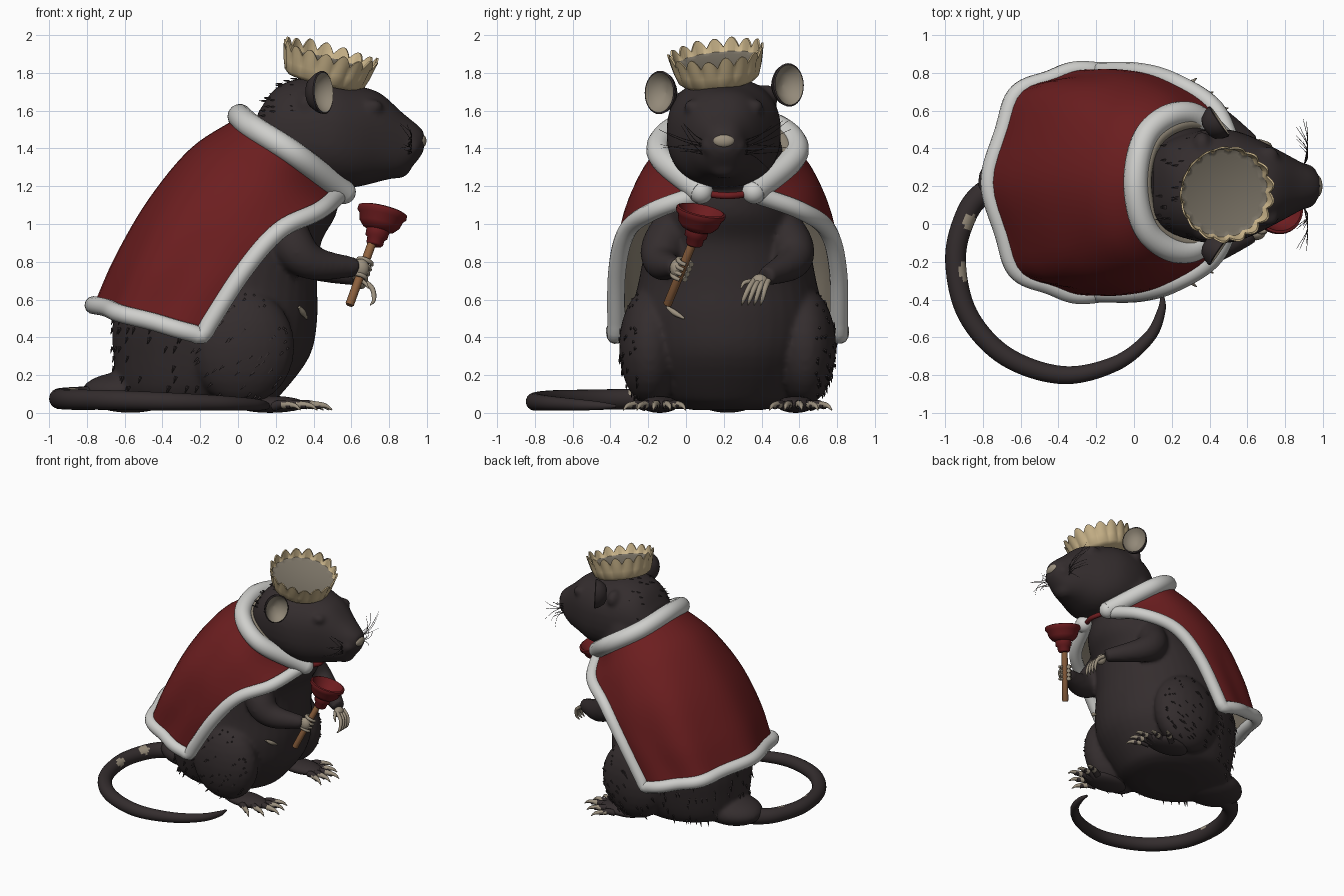
import bpy, bmesh, math, random
from mathutils import Vector, Matrix

random.seed(4)
if bpy.data.objects.get("Cube"):
    bpy.data.objects.remove(bpy.data.objects["Cube"])
MID = 0.22  # y of the body's symmetry plane


def material(name, *rgb):
    m = bpy.data.materials.new(name)
    m.use_nodes = True
    m.diffuse_color = (*rgb, 1)
    for node in m.node_tree.nodes:
        if node.type == 'BSDF_PRINCIPLED':
            node.inputs["Base Color"].default_value = (*rgb, 1)
    return m


fur = material("dark fur", 0.034, 0.026, 0.027)
cloth = material("red cloth", 0.15, 0.013, 0.014)
white = material("white trim", 0.62, 0.62, 0.6)
lining = material("warm grey lining", 0.29, 0.25, 0.19)
gold = material("pale gold", 0.58, 0.45, 0.25)
cap = material("crown cap grey", 0.2, 0.175, 0.135)
skin_tone = material("bare skin", 0.33, 0.28, 0.21)
wood = material("handle wood", 0.28, 0.125, 0.05)
rubber = material("red rubber", 0.155, 0.012, 0.014)


def spline(pts, n):
    """Smooth path through points of any dimension."""
    p = [Vector(q) for q in pts]
    p = [p[0] * 2 - p[1]] + p + [p[-1] * 2 - p[-2]]
    out = []
    for a, b, c, d in zip(p, p[1:], p[2:], p[3:]):
        for k in range(n):
            t = k / n
            out.append((b * 2 + (c - a) * t + (a * 2 - b * 5 + c * 4 - d) * t**2
                        + (b * 3 - a - c * 3 + d) * t**3) * 0.5)
    return out + [p[-2]]


def skin(bm, rings, closed=True, mats=None):
    rows = [[bm.verts.new(v) for v in r] for r in rings]
    n = len(rows[0])
    for i, (a, b) in enumerate(zip(rows, rows[1:])):
        for j in range(n if closed else n - 1):
            k = (j + 1) % n
            f = bm.faces.new((a[j], a[k], b[k], b[j]))
            f.material_index = mats[i] if mats else 0
    if closed:
        bm.faces.new(rows[0][::-1])
        bm.faces.new(rows[-1]).material_index = mats[-1] if mats else 0


def circle(n, power=1):
    """Unit circle, squared off when power is below one."""
    angles = [2 * math.pi * k / n for k in range(n)]
    return [tuple(math.copysign(abs(f(a)) ** power, f(a)) for f in (math.cos, math.sin)) for a in angles]


def tube(bm, pts, n=4, sides=8):
    """Sweep a circle along (x, y, z, radius) points."""
    path = spline(pts, n)
    pos = [Vector(p[:3]) for p in path]
    side, rings = Vector((0.31, 0.47, 0.83)), []
    for i, p in enumerate(pos):
        t = (pos[min(i + 1, len(pos) - 1)] - pos[max(i - 1, 0)]).normalized()
        side = (side - t * side.dot(t)).normalized()
        other = t.cross(side)
        rings.append([p + (side * c + other * s) * path[i][3] for c, s in circle(sides)])
    skin(bm, rings)


def ball(bm, centre, radii):
    bmesh.ops.create_uvsphere(bm, u_segments=24, v_segments=14, radius=1,
                              matrix=Matrix.LocRotScale(Vector(centre), None, Vector(radii)))


def lathe(bm, profile, origin, axis, mats=None, sides=32, stretch=1):
    q = Vector(axis).to_track_quat('Z', 'Y')
    rings = [[Vector(origin) + q @ Vector((c * r, s * r * stretch, d)) for c, s in circle(sides)]
             for d, r in profile]
    skin(bm, rings, mats=mats)


def make(name, bm, *mats, recalc=True):
    if recalc:
        bmesh.ops.recalc_face_normals(bm, faces=bm.faces)
    me = bpy.data.meshes.new(name)
    bm.to_mesh(me)
    bm.free()
    for m in mats:
        me.materials.append(m)
    for p in me.polygons:
        p.use_smooth = True
    me.set_sharp_from_angle(angle=math.radians(50))
    ob = bpy.data.objects.new(name, me)
    bpy.context.collection.objects.link(ob)
    return ob


# Furry body, head, thighs, arms and tail root, fused into one soft mass
bm = bmesh.new()
torso = spline([(.015, -.18, .2, .18), (.04, -.19, .34, .30), (.1, -.2, .43, .40), (.3, -.14, .52, .48),
                (.5, -.12, .54, .51), (.7, -.08, .50, .47), (.9, 0, .44, .43), (1.05, .1, .42, .38),
                (1.2, .2, .34, .34), (1.35, .28, .28, .30), (1.5, .33, .22, .27)], 4)
skin(bm, [[(x + c * a, MID + s * b, z) for c, s in circle(40)] for z, x, a, b in torso])
head = spline([(.1, 1.45, .13, .18), (.2, 1.47, .25, .25), (.35, 1.49, .285, .295), (.5, 1.48, .285, .30),
               (.62, 1.465, .27, .265), (.75, 1.46, .235, .20), (.87, 1.425, .165, .135),
               (.95, 1.43, .095, .09), (.985, 1.44, .05, .05)], 4)
skin(bm, [[(x, .2 + c * b, z + s * a) for c, s in circle(36, .85)] for x, z, a, b in head])
ball(bm, (.84, .2, 1.31), (.08, .09, .07))
ball(bm, (-.57, MID, .11), (.26, .2, .11))
right_arm = [(.25, -.06, 1.0, .11), (.30, -.125, .87, .115), (.41, -.125, .79, .09), (.63, -.05, .77, .05)]
left_arm = [(.25, .50, 1.0, .11), (.30, .565, .87, .115), (.41, .555, .79, .09), (.63, .42, .72, .05)]
for arm in (right_arm, left_arm):
    tube(bm, arm, 6, 16)
for s in (-1, 1):
    ball(bm, (.02, MID + s * .41, .35), (.28, .165, .31))
    ball(bm, (.91, .2 + s * .06, 1.41), (.06, .06, .055))
    ball(bm, (.71, .2 + s * .165, 1.62), (.06, .045, .04))
    ball(bm, (.36, .2 + s * .22, 1.65 + s * .02), (.05, .07, .07))
body = make("furry_body", bm, fur)
mod = body.modifiers.new("fuse", 'REMESH')
mod.mode, mod.voxel_size, mod.use_smooth_shade = 'VOXEL', 0.016, True
mod = body.modifiers.new("soften", 'SMOOTH')
mod.factor, mod.iterations = 0.5, 6

# Loose fur tufts on thighs, rump and nape
bm = bmesh.new()
for s in (-1, 1):
    for _ in range(55):
        a, h = random.uniform(0, 6.28), random.uniform(.35, 1)
        w = math.sqrt(max(0, 1 - h * h))
        p = Vector((.02 + .28 * w * math.cos(a), MID + s * (.41 + .165 * h), .35 + .31 * w * math.sin(a)))
        tube(bm, [(*p, .008), (*(p + Vector((-.025, s * .004, -.025))), .001)], 1, 4)
for _ in range(100):
    z, x, a, b = random.choice(torso[7:18])
    t = random.uniform(1.6, 4.7)
    p = Vector((x + a * math.cos(t), MID + b * math.sin(t), z))
    tube(bm, [(*p, .009), (*(p + Vector((-.012, .008 * math.sin(t), -.035))), .001)], 1, 4)
for _ in range(30):
    x, z, a, b = random.choice(head[2:9])
    t = random.uniform(.3, 2.8)
    p = Vector((x, .2 + b * math.cos(t), z + a * math.sin(t)))
    tube(bm, [(*p, .008), (*(p + Vector((-.035, 0, .004))), .001)], 1, 4)
make("fur_tufts", bm, fur)

# Tail curled round on the ground, with two bare patches near the root
bm = bmesh.new()
tube(bm, [(-.58, .25, .09, .08), (-.8, .16, .08, .062), (-.9, .02, .078, .057), (-.945, -.2, .075, .055),
          (-.88, -.48, .07, .054), (-.68, -.7, .068, .052), (-.38, -.8, .06, .048), (-.1, -.74, .052, .04),
          (.08, -.6, .044, .032), (.145, -.46, .038, .022), (.15, -.37, .035, .008)], 10, 20)
for f in bm.faces:
    c = f.calc_center_median()
    if any((c - Vector(p)).length < .042 for p in ((-.87, .01, .125), (-.9, -.25, .11))):
        f.material_index = 1
make("tail", bm, fur, skin_tone)

# Small bare streak on the belly
bm = bmesh.new()
tube(bm, [(.325, -.1, .56, .008), (.345, -.06, .53, .016), (.365, -.01, .50, .006)], 4)
make("belly_streak", bm, skin_tone)

# Feet with splayed toes and claws
for s, name in ((-1, "right"), (1, "left")):
    bm, claws = bmesh.new(), bmesh.new()
    ball(bm, (.17, MID + s * .36, .045), (.19, .10, .045))
    for k in range(5):
        a = s * (k - 1.6) * .28
        d = Vector((math.cos(a), math.sin(a), 0))
        p = Vector((.29 - .05 * max(0, k - 2), MID + s * (.30 + .035 * k), .035))
        tip = p + d * (.15 - .015 * abs(k - 2))
        tube(bm, [(*p, .026), (*(p.lerp(tip, .5) + Vector((0, 0, .012))), .022), (*tip, .017)], 4)
        tube(claws, [(*(tip - d * .055 + Vector((0, 0, .008))), .023), (*(tip + d * .02 + Vector((0, 0, .004))), .013),
                     (*(tip + d * .06 - Vector((0, 0, .02))), .003)])
    make(name + "_foot", bm, fur)
    make(name + "_foot_claws", claws, skin_tone)

# Plunger: wooden handle and rubber cup
base = Vector((.59, -.1, .57))
axis = Vector((.32, .36, .88)).normalized()
bm = bmesh.new()
lathe(bm, [(0, .018), (.006, .023), (.4, .023)], base, axis, sides=16)
make("plunger_handle", bm, wood)
bm = bmesh.new()
lathe(bm, [(0, .035), (.01, .045), (.04, .047), (.05, .06), (.085, .062), (.095, .085), (.12, .108),
           (.16, .12), (.175, .134), (.195, .132), (.2, .12), (.165, .1), (.12, .06), (.11, .002)],
      base + axis * .365 + Vector((.015, .01, -.005)), (.23, .2, .94))
make("plunger_cup", bm, rubber)

# Right hand gripping the handle, left hand hanging open
bm = bmesh.new()
ball(bm, (.65, -.05, .765), (.045, .035, .05))
u = axis.cross(Vector((0, 0, 1))).normalized()
v = axis.cross(u)
for k in range(4):
    c = base + axis * (.17 + .03 * k)
    tube(bm, [(*(c + (u * math.cos(t) + v * math.sin(t)) * .038), .016 - .001 * j)
              for j, t in enumerate((2.4, 3.4, 4.4, 5.4, 6.4, 7.2))], 3)
make("right_hand", bm, skin_tone)
bm = bmesh.new()
ball(bm, (.65, .39, .695), (.035, .045, .04))
for k in range(4):
    y = .36 + .025 * k
    e = y - .055 + .008 * k
    tube(bm, [(.66, y, .70, .016), (.71, (y + e) / 2, .66, .014), (.72, e, .60, .011), (.70, e - .01, .57, .003)])
tube(bm, [(.64, .36, .70, .014), (.67, .31, .69, .011), (.69, .29, .66, .004)])
make("left_hand", bm, skin_tone)

# Ears, nose and whiskers
for name, centre, s in (("right_ear", (.43, -.125, 1.695), -1), ("left_ear", (.43, .53, 1.735), 1)):
    bm = bmesh.new()
    lathe(bm, [(-.06, .035), (-.045, .065), (-.005, .088), (.025, .096), (.03, .089), (.005, .075), (-.025, .045), (-.035, .002)],
          centre, (.82, s * .55, .05), mats=[0, 0, 0, 0, 1, 1, 1], stretch=1.2)
    make(name, bm, fur, lining)
bm = bmesh.new()
ball(bm, (.97, .2, 1.44), (.028, .058, .037))
make("nose", bm, skin_tone)
bm = bmesh.new()
for s in (-1, 1):
    for k in range(9):
        y, z = .2 + s * .11, 1.37 + .018 * (k % 5)
        reach, lift = random.uniform(.1, .25), random.uniform(-.1, .16)
        tube(bm, [(.9, y, z, .0022), (.92, y + s * reach * .5, z + lift * .4, .002),
                  (.86 + .018 * (k % 4), y + s * reach, z + lift, .001)], 4, 4)
make("whiskers", bm, fur)

# Crimped crown with a recessed cap, tilted on the head
tilt = Vector((.23, -.11, .96)).to_track_quat('Z', 'Y')
POINTS, STEP = 17, 10
heights = [random.uniform(.8, 1.1) for _ in range(POINTS)]
rings = []
for h, r in ((0, .195), (.02, .215), (.07, .225), (.12, .235), (1, .246), (1, .236), (.105, .222), (.095, .2)):
    ring = []
    for k, (c, s) in enumerate(circle(POINTS * STEP)):
        wave = abs(math.sin(math.pi * k / STEP))
        z = .128 + .05 * wave * heights[k // STEP] if h == 1 else h
        rad = r + .013 * wave * min(1, h * 12)
        ring.append(Vector((.455, .175, 1.755)) + tilt @ Vector((c * rad, s * rad, z)))
    rings.append(ring)
bm = bmesh.new()
skin(bm, rings, mats=[0] * 6 + [1])
make("crown", bm, gold, cap)

# Cloak: rows from collar to hem, each from spine to front edge, mirrored
rows = [[(-.01, 0, 1.56), (.06, .27, 1.50), (.28, .36, 1.36), (.54, .14, 1.16)],
        [(-.25, 0, 1.40), (-.15, .34, 1.35), (.12, .485, 1.22), (.43, .39, 1.07)],
        [(-.47, 0, 1.13), (-.37, .39, 1.10), (-.1, .555, 1.04), (.22, .53, .965)],
        [(-.64, 0, .83), (-.53, .43, .80), (-.25, .58, .76), (.03, .585, .75)],
        [(-.75, 0, .57), (-.66, .39, .54), (-.45, .56, .48), (-.19, .59, .41)]]
full = [spline([(x, -y, z) for x, y, z in r[:0:-1]] + r, 6) for r in rows]
grid = list(zip(*[spline(col, 6) for col in zip(*full)]))
for i, row in enumerate(grid):
    f = i / (len(grid) - 1)
    for j, p in enumerate(row):
        k = 1 + .02 * f * math.cos(math.pi * (j - 18) / 4)
        p.x, p.y = p.x * k, MID + p.y * k
bm = bmesh.new()
skin(bm, grid, closed=False)
bm.normal_update()
if sum(f.normal.x for f in bm.faces) > 0:
    bmesh.ops.reverse_faces(bm, faces=bm.faces)
cloak = make("cloak", bm, cloth, lining, recalc=False)
mod = cloak.modifiers.new("thickness", 'SOLIDIFY')
mod.thickness, mod.offset, mod.material_offset = .025, -1, 1

# White trim along the edges, thick collar with its lining, and neck cord
bm = bmesh.new()
edge = [r[0] for r in grid] + list(grid[-1])[1:-1] + [r[-1] for r in grid[::-1]]
tube(bm, [(*p, .048) for p in edge], 2, 12)
make("cloak_trim", bm, white)
bm = bmesh.new()
tube(bm, [(p.x + .02, p.y, p.z + .01, .066) for p in grid[0]], 2, 14)
for p in (grid[0][0], grid[0][-1]):
    ball(bm, (p.x + .02, p.y, p.z + .01), (.064, .064, .064))
make("cloak_collar", bm, white)
bm = bmesh.new()
tube(bm, [(p.x + .07, MID + (p.y - MID) * .87, p.z - .005, .035) for p in grid[0][4:-4]], 2, 10)
make("collar_lining", bm, lining)
bm = bmesh.new()
tube(bm, [(.54, .07, 1.17, .016), (.58, .15, 1.155, .018), (.6, MID, 1.15, .018),
          (.58, .29, 1.155, .018), (.54, .37, 1.17, .016)], 5, 10)
make("neck_cord", bm, rubber)
